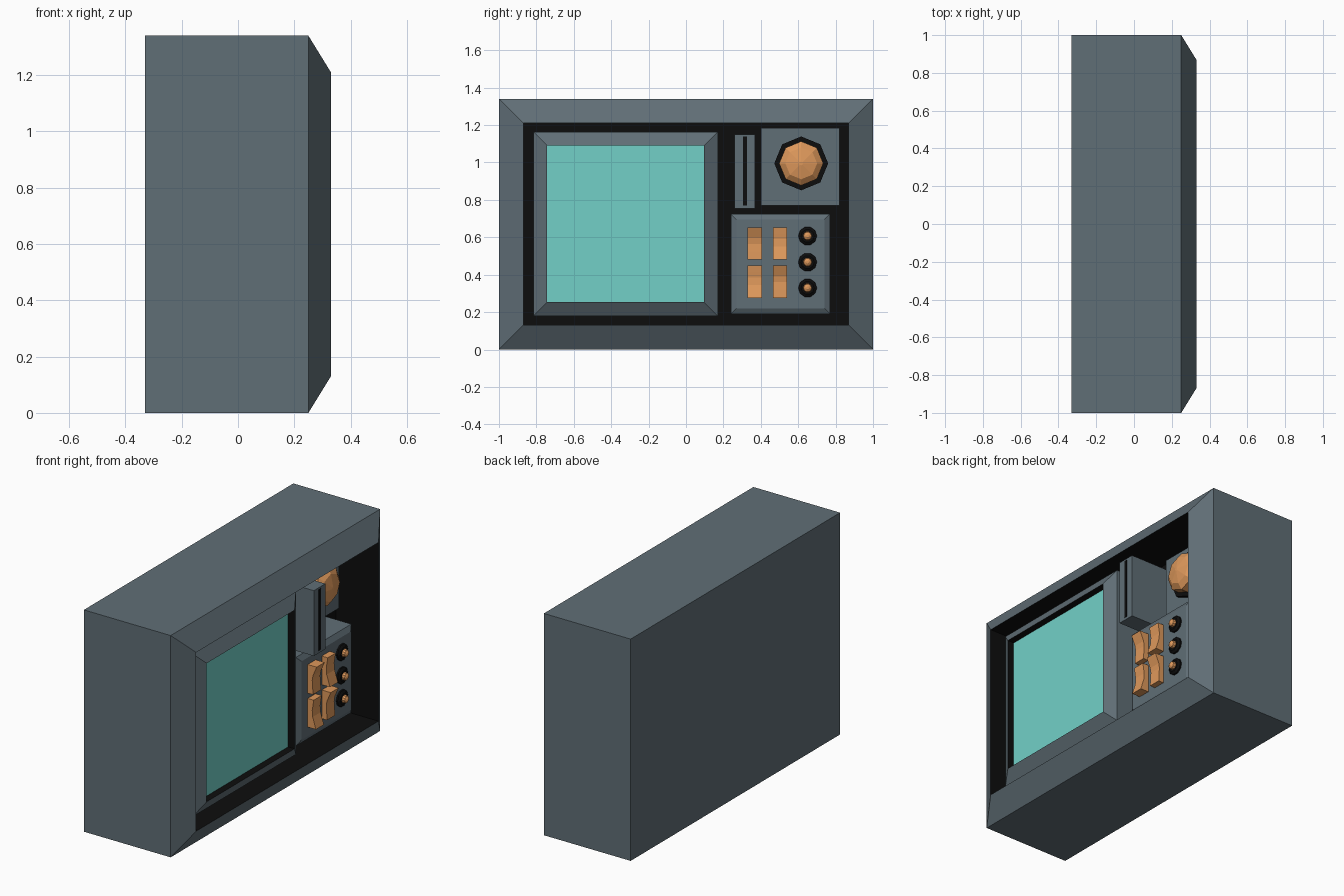
import bpy, bmesh, math

if "Cube" in bpy.data.objects:
    bpy.data.objects.remove(bpy.data.objects["Cube"])


def material(name, rgb):
    m = bpy.data.materials.new(name)
    m.diffuse_color = (*rgb, 1)
    m.use_nodes = True
    m.node_tree.nodes["Principled BSDF"].inputs["Base Color"].default_value = m.diffuse_color
    return m


slate = material("slate_grey", (0.117, 0.156, 0.181))
black = material("black", (0.004, 0.004, 0.004))
teal = material("screen_teal", (0.17, 0.63, 0.575))
copper = material("copper_orange", (0.73, 0.315, 0.105))


def loft(name, rings, mats, cap=None):
    """Join rings of points; mats holds one material per band, cap colours the last face."""
    bm = bmesh.new()
    used = list(dict.fromkeys(mats + ([cap] if cap else [])))
    loops = [[bm.verts.new(p) for p in ring] for ring in rings]
    bm.faces.new(loops[0]).material_index = used.index(mats[0])
    for a, b, m in zip(loops, loops[1:], mats):
        for i in range(len(a)):
            j = (i + 1) % len(a)
            bm.faces.new((a[i], a[j], b[j], b[i])).material_index = used.index(m)
    bm.faces.new(loops[-1]).material_index = used.index(cap or mats[-1])
    bmesh.ops.recalc_face_normals(bm, faces=bm.faces[:])
    me = bpy.data.meshes.new(name)
    bm.to_mesh(me)
    bm.free()
    for m in used:
        me.materials.append(m)
    ob = bpy.data.objects.new(name, me)
    bpy.context.collection.objects.link(ob)
    return ob


def rect(x, y0, y1, z0, z1, inset=0.0):
    y0, y1, z0, z1 = y0 + inset, y1 - inset, z0 + inset, z1 - inset
    return [(x, y0, z0), (x, y1, z0), (x, y1, z1), (x, y0, z1)]


def circle(x, r, y, z, n):
    return [(x, y + r * math.cos(2 * math.pi * i / n), z + r * math.sin(2 * math.pi * i / n))
            for i in range(n)]


FLOOR = 0.045

# Case with sloped front frame and black recess
case = (-1, 1, 0, 1.34)
loft("case", [rect(-0.33, *case), rect(0.25, *case), rect(0.33, *case, 0.13), rect(FLOOR, *case, 0.13)],
     [slate, slate, black], black)

# Screen with sloped bezel
scr = (-0.815, 0.17, 0.18, 1.163)
loft("screen", [rect(FLOOR - 0.01, *scr), rect(0.268, *scr), rect(0.31, *scr, 0.073), rect(0.267, *scr, 0.073)],
     [slate, slate, black], teal)

# Slot block and its dark groove
slot = (0.26, 0.37, 0.755, 1.15)
loft("slot_block", [rect(FLOOR - 0.01, *slot), rect(0.325, *slot)], [slate])
groove = (0.305, 0.325, 0.77, 1.14)
loft("slot_groove", [rect(0.32, *groove), rect(0.327, *groove)], [black])

# Dial plate and dial
plate = (0.40, 0.82, 0.77, 1.185)
loft("dial_plate", [rect(FLOOR - 0.01, *plate), rect(0.10, *plate)], [slate])
dy, dz = 0.616, 0.995
loft("dial_base", [circle(0.095, 0.144, dy, dz, 8), circle(0.12, 0.144, dy, dz, 8)], [black])
loft("dial", [circle(x, r, dy, dz, 8) for x, r in
              ((0.115, 0.118), (0.165, 0.118), (0.19, 0.085), (0.205, 0.01))], [copper] * 3)

# Button panel with chamfered edge
panel = (0.24, 0.77, 0.19, 0.725)
loft("button_panel", [rect(FLOOR - 0.01, *panel), rect(0.218, *panel), rect(0.235, *panel, 0.03)], [slate] * 2)


# Rocker buttons with a hollowed face
def rocker(name, y, z, flip):
    top, bottom, mid = (0.275, 0.29, 0.11) if flip else (0.295, 0.27, 0.085)
    prof = [(0.225, z), (bottom, z), (0.268, z + mid - 0.04), (0.265, z + mid),
            (0.27, z + mid + 0.03), (top, z + 0.173), (0.225, z + 0.173)]
    loft(name, [[(px, yy, pz) for px, pz in prof] for yy in (y, y + 0.076)], [copper])


for col, y in enumerate((0.33, 0.464)):
    for row, z in enumerate((0.275, 0.48)):
        rocker(f"rocker_button_{col}_{row}", y, z, (col + row) % 2 == 0)

# Small knobs
for i, z in enumerate((0.329, 0.467, 0.607)):
    loft(f"knob_base_{i}", [circle(0.23, 0.05, 0.65, z, 10), circle(0.245, 0.05, 0.65, z, 10),
                            circle(0.255, 0.035, 0.65, z, 10)], [black] * 2)
    loft(f"knob_cap_{i}", [circle(0.25, 0.025, 0.65, z, 10), circle(0.272, 0.021, 0.65, z, 10),
                           circle(0.28, 0.007, 0.65, z, 10)], [copper] * 2)
